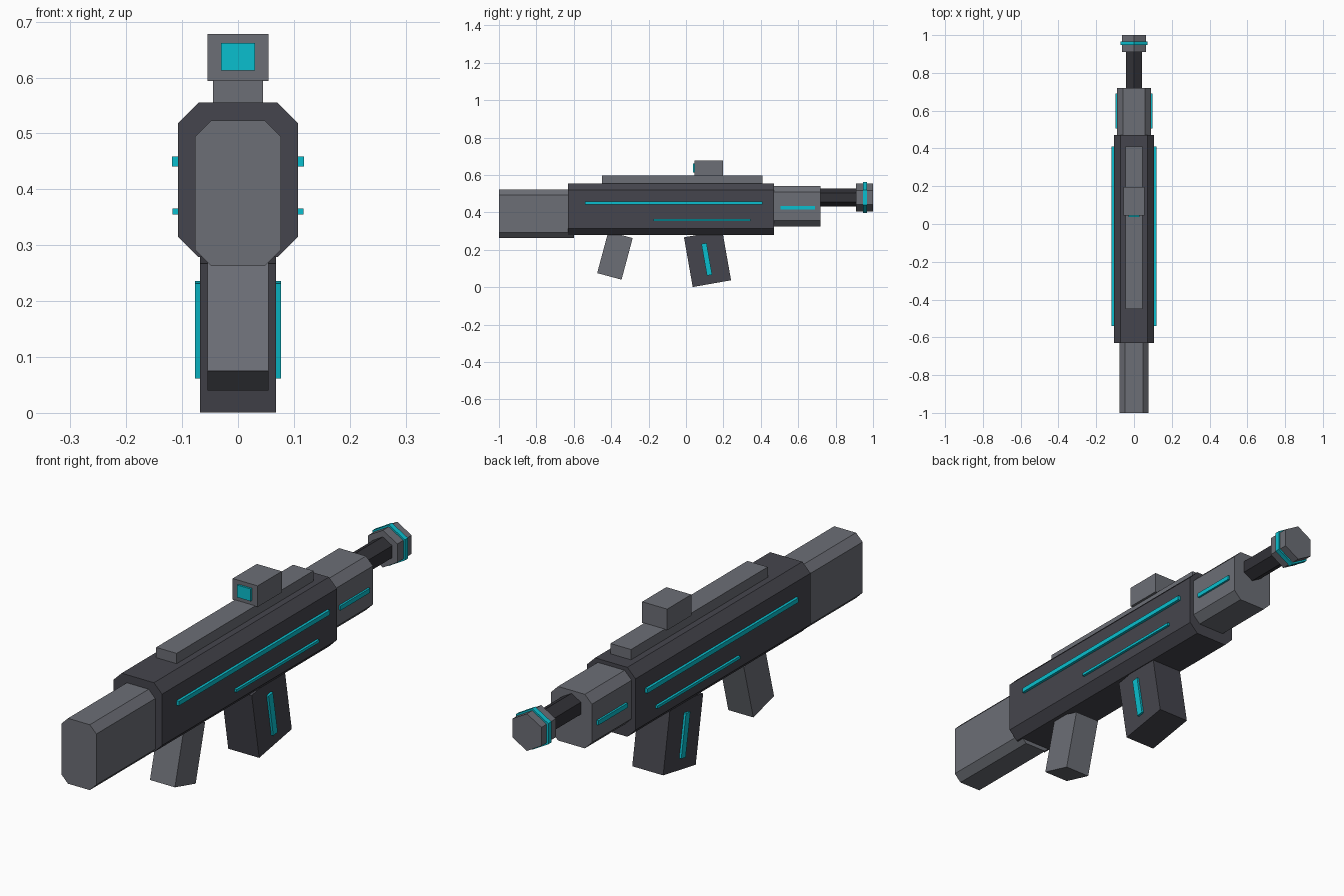
import bpy, math

cube = bpy.data.objects.get("Cube")
if cube:
    bpy.data.objects.remove(cube, do_unlink=True)


def material(name, r, g, b):
    m = bpy.data.materials.new(name)
    m.use_nodes = True
    m.diffuse_color = (r, g, b, 1)
    m.node_tree.nodes["Principled BSDF"].inputs["Base Color"].default_value = (r, g, b, 1)
    return m


GREY = material("mid grey", 0.15, 0.157, 0.18)
DARK = material("charcoal", 0.06, 0.06, 0.074)
BLACK = material("dark steel", 0.032, 0.032, 0.039)
CYAN = material("glowing cyan", 0.003, 0.52, 0.62)


def add_mesh(name, verts, faces, mat):
    mesh = bpy.data.meshes.new(name)
    mesh.from_pydata(verts, [], faces)
    mesh.materials.append(mat)
    obj = bpy.data.objects.new(name, mesh)
    bpy.context.collection.objects.link(obj)
    return obj


def extrude(name, profile, y0, y1, mat):
    """Extrude a counter-clockwise (x, z) profile along y."""
    n = len(profile)
    verts = [(x, y, z) for y in (y0, y1) for x, z in profile]
    faces = [tuple(range(n)), tuple(reversed(range(n, 2 * n)))]
    faces += [(i, i + n, (i + 1) % n + n, (i + 1) % n) for i in range(n)]
    return add_mesh(name, verts, faces, mat)


def chamfered(name, w, z0, z1, c, y0, y1, mat):
    """Long block with chamfered lengthwise edges; w is the half width."""
    profile = [(-w + c, z0), (w - c, z0), (w, z0 + c), (w, z1 - c),
               (w - c, z1), (-w + c, z1), (-w, z1 - c), (-w, z0 + c)]
    return extrude(name, profile, y0, y1, mat)


def hexagon(name, radius, y0, y1, mat, z=0.48):
    angles = [math.radians(30 + 60 * i) for i in range(6)]
    profile = [(radius * math.cos(a), z + radius * math.sin(a)) for a in angles]
    return extrude(name, profile, y0, y1, mat)


def box(name, x0, x1, y0, y1, z0, z1, mat):
    return extrude(name, [(x0, z0), (x1, z0), (x1, z1), (x0, z1)], y0, y1, mat)


def tilted(name, x0, x1, y, z, width, length, degrees, mat):
    """Box centred at (y, z) and leaned about the x axis."""
    obj = box(name, x0, x1, -width / 2, width / 2, -length / 2, length / 2, mat)
    obj.location = (0, y, z)
    obj.rotation_euler.x = math.radians(degrees)
    return obj


# Main housing
chamfered("stock", 0.077, 0.263, 0.523, 0.029, -1.0, -0.6, GREY)
chamfered("receiver", 0.107, 0.279, 0.555, 0.036, -0.63, 0.47, DARK)
chamfered("handguard", 0.09, 0.325, 0.54, 0.031, 0.45, 0.72, GREY)

# Barrel and muzzle
hexagon("barrel", 0.048, 0.7, 0.92, BLACK)
hexagon("muzzle", 0.074, 0.91, 1.0, GREY)
hexagon("muzzle_ring", 0.082, 0.947, 0.967, CYAN)

# Top rail and sight
box("top_rail", -0.045, 0.045, -0.45, 0.41, 0.55, 0.596, GREY)
box("sight", -0.055, 0.055, 0.045, 0.197, 0.594, 0.678, GREY)
box("sight_lens", -0.03, 0.03, 0.037, 0.05, 0.613, 0.662, CYAN)

# Grip and magazine
tilted("rear_grip", -0.055, 0.055, -0.38, 0.169, 0.135, 0.23, -15, GREY)
tilted("magazine", -0.068, 0.068, 0.115, 0.152, 0.208, 0.27, 10, DARK)

# Light strips on both sides
for side, s in (("left", 1), ("right", -1)):
    def span(a, b):
        return sorted((s * a, s * b))
    box(side + "_long_strip", *span(0.1, 0.118), -0.54, 0.41, 0.441, 0.459, CYAN)
    box(side + "_short_strip", *span(0.1, 0.117), -0.175, 0.345, 0.355, 0.366, CYAN)
    box(side + "_handguard_strip", *span(0.08, 0.098), 0.505, 0.69, 0.416, 0.434, CYAN)
    tilted(side + "_magazine_strip", *span(0.06, 0.077), 0.111, 0.149, 0.028, 0.172, 10, CYAN)
